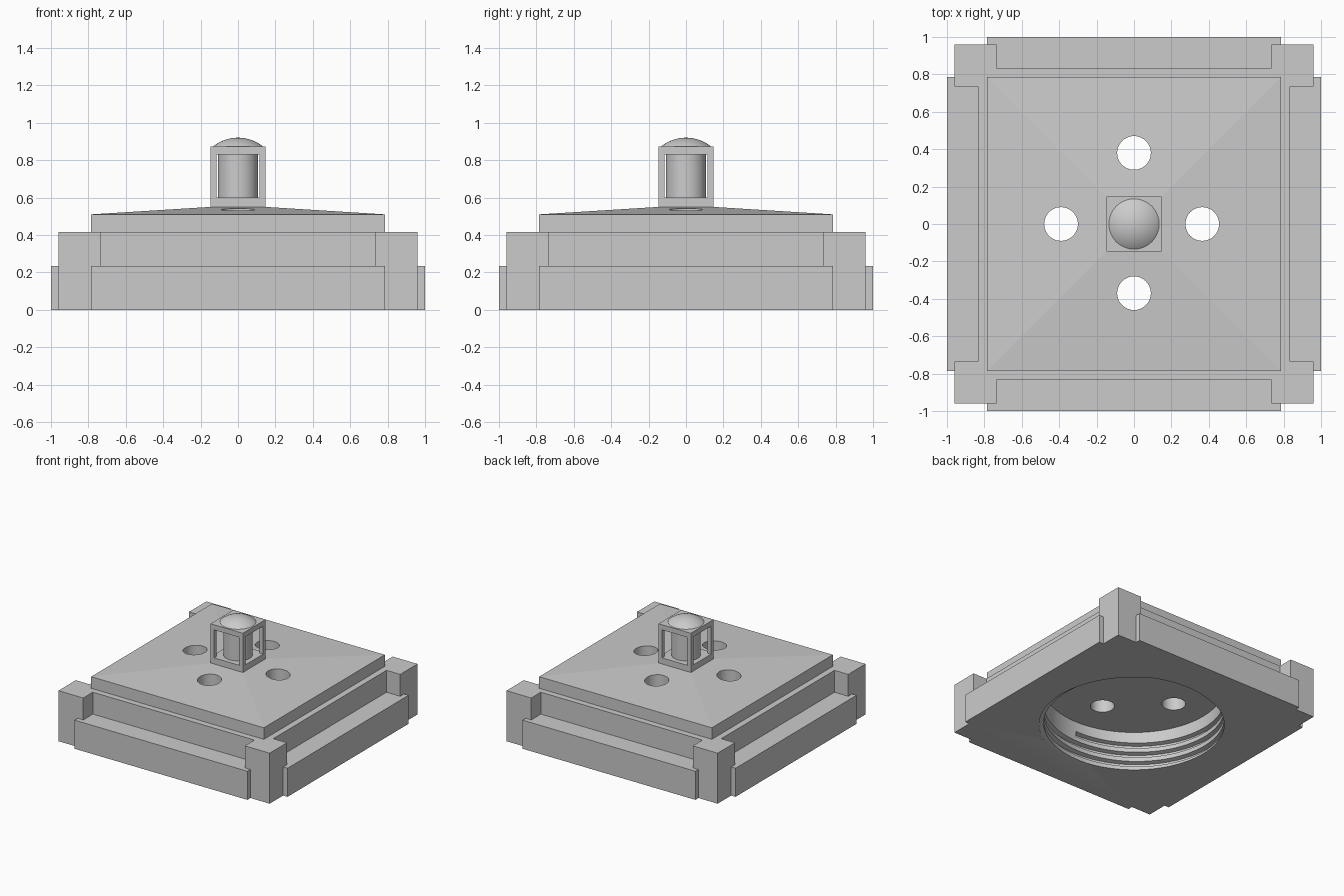
import bpy, bmesh
from math import cos, sin, pi, tau, radians
from mathutils import Matrix, Vector

old = bpy.data.objects.get("Cube")
if old:
    bpy.data.objects.remove(old, do_unlink=True)

grey = bpy.data.materials.new("plain_grey")
grey.use_nodes = True
grey.diffuse_color = (0.6, 0.6, 0.6, 1)
grey.node_tree.nodes["Principled BSDF"].inputs["Base Color"].default_value = (0.6, 0.6, 0.6, 1)


def make(name, bm):
    bmesh.ops.recalc_face_normals(bm, faces=bm.faces)
    mesh = bpy.data.meshes.new(name)
    bm.to_mesh(mesh)
    bm.free()
    mesh.materials.append(grey)
    ob = bpy.data.objects.new(name, mesh)
    bpy.context.collection.objects.link(ob)
    return ob


def prism(name, outline, z0, z1, peak=None):
    """Extrude an outline; optionally raise the centre of its top."""
    bm = bmesh.new()
    low = [bm.verts.new((x, y, z0)) for x, y in outline]
    high = [bm.verts.new((x, y, z1)) for x, y in outline]
    n = len(outline)
    bm.faces.new(low[::-1])
    top = bm.faces.new(high)
    for i in range(n):
        j = (i + 1) % n
        bm.faces.new((low[i], low[j], high[j], high[i]))
    if peak:
        centre = bmesh.ops.poke(bm, faces=[top])["verts"][0]
        centre.co.z = peak
    return make(name, bm)


def four_fold(corner):
    """Repeat one corner's outline around the square."""
    return [(x * c - y * s, x * s + y * c)
            for c, s in ((1, 0), (0, 1), (-1, 0), (0, -1)) for x, y in corner]


def box(name, half_x, half_y, z0, z1):
    return prism(name, [(-half_x, -half_y), (half_x, -half_y),
                        (half_x, half_y), (-half_x, half_y)], z0, z1)


def cylinder(name, r, z0, z1, x=0, y=0, sides=64):
    return prism(name, [(x + r * cos(tau * i / sides), y + r * sin(tau * i / sides))
                        for i in range(sides)], z0, z1)


def boolean(ob, tool, operation="DIFFERENCE", keep=False):
    mod = ob.modifiers.new(operation, "BOOLEAN")
    mod.operation, mod.solver, mod.object = operation, "EXACT", tool
    bpy.context.view_layer.objects.active = ob
    bpy.ops.object.modifier_apply(modifier=mod.name)
    if not keep:
        bpy.data.objects.remove(tool, do_unlink=True)


def smooth(ob):
    bpy.ops.object.select_all(action="DESELECT")
    ob.select_set(True)
    bpy.context.view_layer.objects.active = ob
    bpy.ops.object.shade_smooth_by_angle(angle=radians(30))


def thread(name, r, depth, height, pitch, z_top, turns, start, steps=64):
    """Helical groove solid, sweeping downward from its upper end."""
    bm = bmesh.new()
    section = [(r - 0.02, -height / 2), (r + depth, -height / 4),
               (r + depth, height / 4), (r - 0.02, height / 2)]
    rings = []
    for i in range(int(turns * steps) + 1):
        a = start - tau * i / steps
        z = z_top - pitch * i / steps
        rings.append([bm.verts.new((q * cos(a), q * sin(a), z + dz)) for q, dz in section])
    for p, q in zip(rings, rings[1:]):
        for i in range(4):
            j = (i + 1) % 4
            bm.faces.new((p[i], p[j], q[j], q[i]))
    bm.faces.new(rings[0])
    bm.faces.new(rings[-1][::-1])
    return make(name, bm)


# Base: low side slabs and taller corner posts around a square core
base = prism("base", four_fold([(1, 0.785), (0.96, 0.785), (0.96, 0.96),
                                (0.785, 0.96), (0.785, 1)]), 0, 0.235)
core = prism("core", four_fold([(0.835, 0.735), (0.96, 0.735), (0.96, 0.96),
                                (0.735, 0.96), (0.735, 0.835)]), 0.02, 0.415)
boolean(base, core, "UNION")

# Threaded socket underneath
boolean(base, cylinder("socket", 0.68, -0.2, 0.325, sides=96))
boolean(base, thread("thread", 0.68, 0.035, 0.055, 0.08, 0.22, 3.1, -pi / 2))

# Shallow hipped roof
roof = prism("roof", four_fold([(0.785, 0.785)]), 0.415, 0.51, peak=0.559)

# Round openings down into the socket
for x, y in ((-0.39, 0), (0.365, 0), (0, 0.38), (0, -0.37)):
    hole = cylinder("hole", 0.09, 0.2, 0.7, x, y, 48)
    boolean(base, hole, keep=True)
    boolean(roof, hole)

# Lantern frame with an open window on each side
frame = box("lantern_frame", 0.147, 0.147, 0.53, 0.872)
boolean(frame, box("window_x", 0.3, 0.115, 0.6, 0.83))
boolean(frame, box("window_y", 0.115, 0.3, 0.6, 0.83))

# Lamp inside the frame
lamp = cylinder("lantern_lamp", 0.108, 0.59, 0.84)

# Domed cap: the top slice of a sphere
cap_r, cap_h = 0.137, 0.05
ball_r = (cap_r ** 2 + cap_h ** 2) / (2 * cap_h)
bm = bmesh.new()
bmesh.ops.create_uvsphere(bm, u_segments=48, v_segments=96, radius=ball_r,
                          matrix=Matrix.Translation((0, 0, 0.92 - ball_r)))
bmesh.ops.bisect_plane(bm, geom=bm.verts[:] + bm.edges[:] + bm.faces[:],
                       plane_co=Vector((0, 0, 0.87)), plane_no=Vector((0, 0, 1)),
                       clear_inner=True)
cap = make("lantern_dome", bm)

for ob in (base, roof, lamp, cap):
    smooth(ob)
# The roof's slopes meet at a low angle, so keep them flat
for face in roof.data.polygons:
    if abs(face.normal.z) > 0.5:
        face.use_smooth = False
